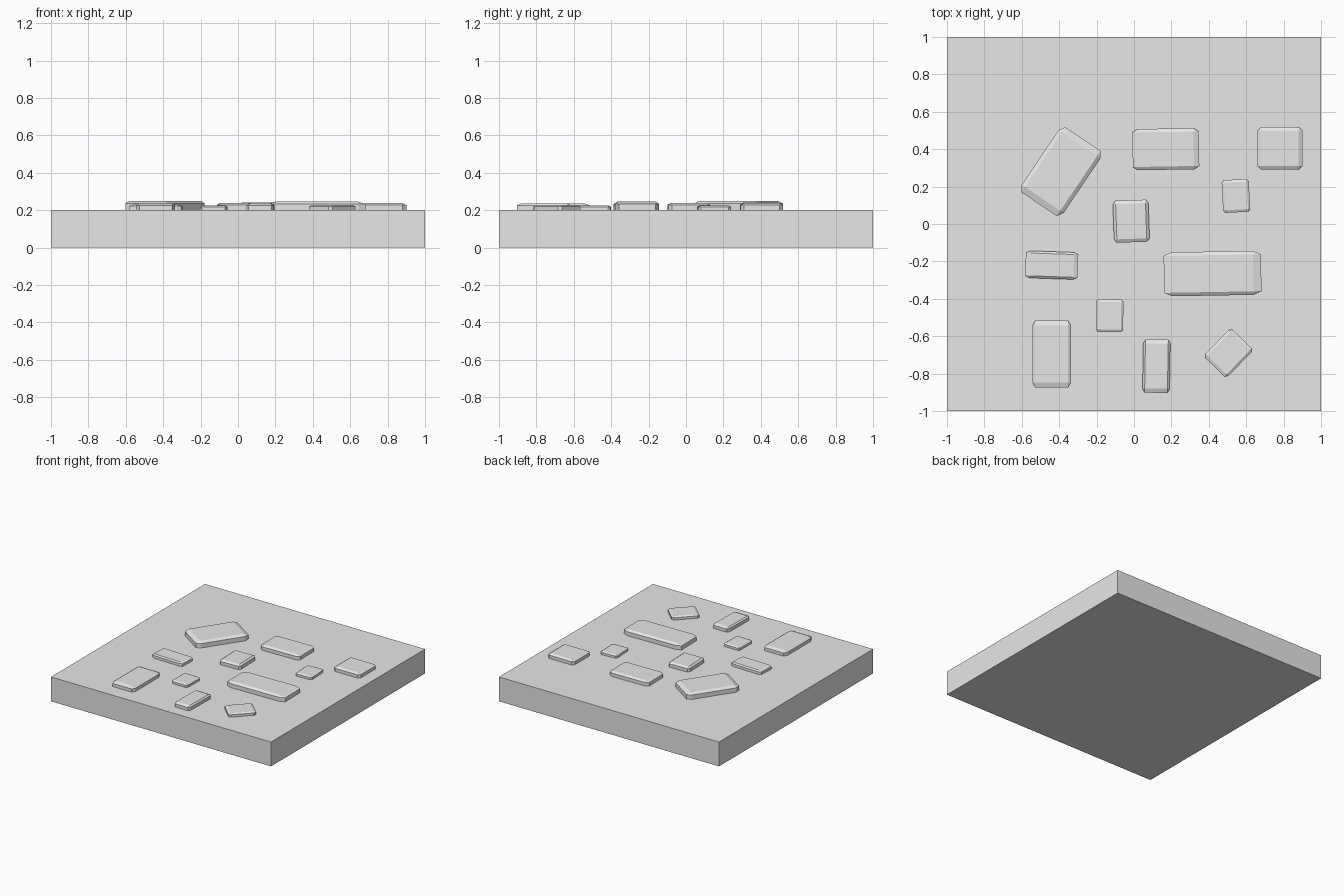
import bpy
import bmesh
from math import radians
from mathutils import Matrix

cube = bpy.data.objects.get("Cube")
if cube:
    bpy.data.objects.remove(cube, do_unlink=True)

grey = bpy.data.materials.new("light_grey")
grey.use_nodes = True
grey.diffuse_color = (0.8, 0.8, 0.8, 1)
grey.node_tree.nodes["Principled BSDF"].inputs["Base Color"].default_value = (0.8, 0.8, 0.8, 1)

SLAB_TOP = 0.2


def block(name, size, centre, turn=0, bevel=0):
    """Box with chamfers cut before scaling, so they stretch with the block."""
    bm = bmesh.new()
    bmesh.ops.create_cube(bm, size=1)
    if bevel:
        bmesh.ops.bevel(bm, geom=bm.edges[:], offset=bevel, segments=1,
                        affect='EDGES', profile=0.5)
    bm.transform(Matrix.Diagonal((*size, 1)))
    mesh = bpy.data.meshes.new(name)
    bm.to_mesh(mesh)
    bm.free()
    mesh.materials.append(grey)
    obj = bpy.data.objects.new(name, mesh)
    obj.location = centre
    obj.rotation_euler.z = radians(turn)
    bpy.context.collection.objects.link(obj)
    return obj


# Ground slab
block("ground_slab", (2, 2, SLAB_TOP), (0, 0, SLAB_TOP / 2))

# Half-sunk paving stones: x, y, length, width, turn, height above the slab
stones = [
    (-0.39, 0.28, 0.42, 0.27, 56, 0.05),
    (0.17, 0.40, 0.355, 0.22, 1, 0.04),
    (0.78, 0.405, 0.24, 0.225, 0, 0.037),
    (0.545, 0.15, 0.145, 0.175, 3, 0.025),
    (-0.015, 0.015, 0.19, 0.225, 2, 0.038),
    (-0.44, -0.22, 0.28, 0.145, -2, 0.03),
    (0.42, -0.265, 0.52, 0.235, 1, 0.046),
    (-0.13, -0.49, 0.145, 0.175, -1, 0.025),
    (-0.44, -0.695, 0.205, 0.36, 0, 0.036),
    (0.12, -0.76, 0.145, 0.285, -1, 0.036),
    (0.505, -0.69, 0.21, 0.17, 46, 0.027),
]
for i, (x, y, length, width, turn, rise) in enumerate(stones, 1):
    tall = rise * 3.5
    block(f"paving_stone_{i}", (length, width, tall),
          (x, y, SLAB_TOP + rise - tall / 2), turn, bevel=0.08)
